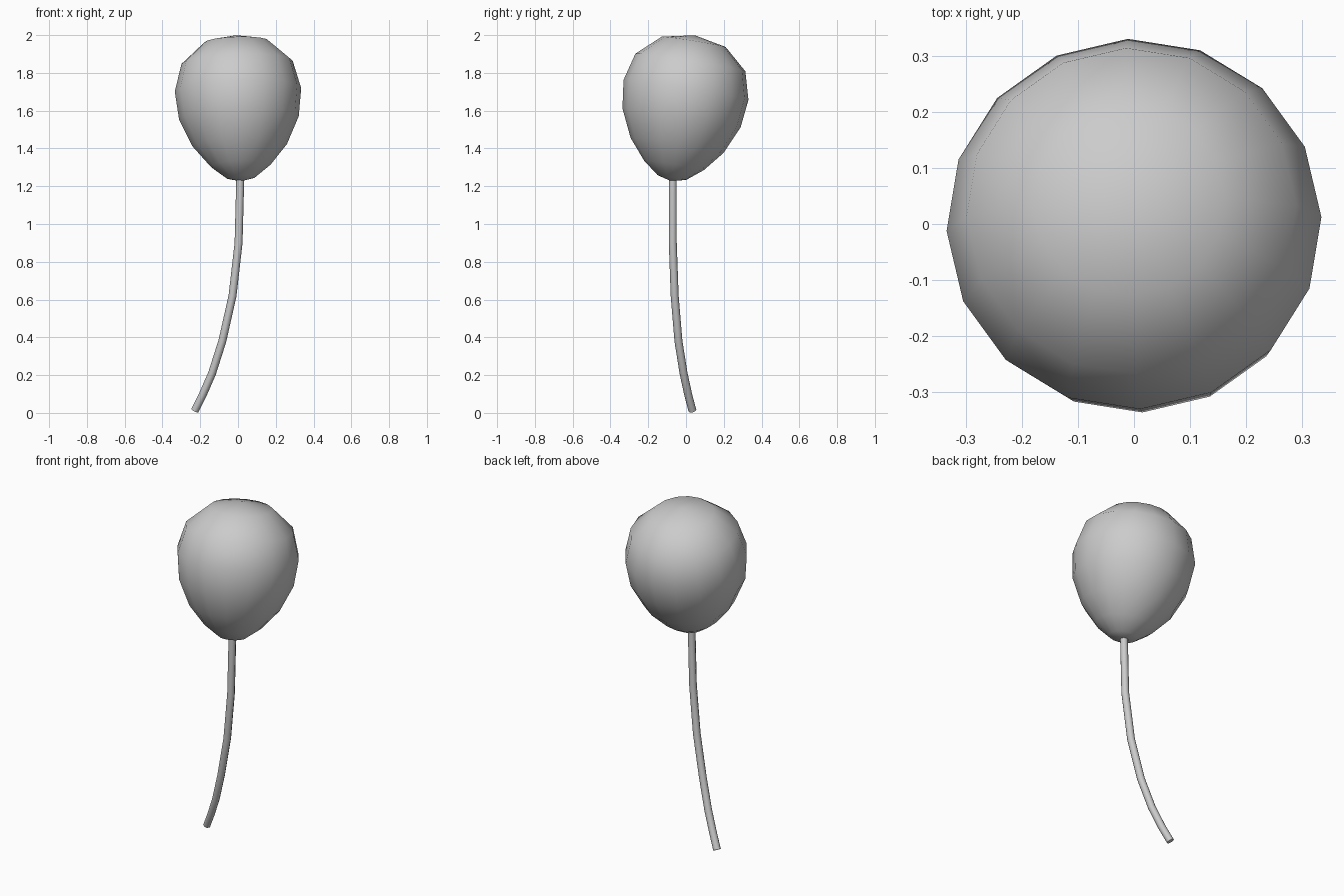
import bpy, bmesh, math
from mathutils import Vector, Matrix

if "Cube" in bpy.data.objects:
    bpy.data.objects.remove(bpy.data.objects["Cube"])

SIDES = 16


def smooth(obj):
    for p in obj.data.polygons:
        p.use_smooth = True


# balloon: teardrop profile (radius, height along axis), lathed and leaned back
profile = [(0.077, -0.470), (0.160, -0.405), (0.250, -0.297), (0.317, -0.150),
           (0.335, 0.0), (0.295, 0.147), (0.171, 0.258)]
bm = bmesh.new()
rings = []
for r, h in profile:
    rings.append([bm.verts.new((r * math.cos(2 * math.pi * i / SIDES),
                                r * math.sin(2 * math.pi * i / SIDES), h))
                  for i in range(SIDES)])
bottom = bm.verts.new((0, 0, -0.490))
top = bm.verts.new((0, 0, 0.293))
for i in range(SIDES):
    j = (i + 1) % SIDES
    bm.faces.new((bottom, rings[0][j], rings[0][i]))
    bm.faces.new((top, rings[-1][i], rings[-1][j]))
    for a, b in zip(rings, rings[1:]):
        bm.faces.new((a[i], a[j], b[j], b[i]))
lean = Vector((0, 0, 1)).rotation_difference(Vector((-0.032, 0.16, 1))).to_matrix().to_4x4()
bm.transform(Matrix.Translation((0, 0, 1.71)) @ lean @ Matrix.Rotation(math.radians(2), 4, 'Z'))
mesh = bpy.data.meshes.new("balloon")
bm.to_mesh(mesh)
bm.free()
balloon = bpy.data.objects.new("balloon", mesh)
bpy.context.collection.objects.link(balloon)
smooth(balloon)

# string: thin eight-sided tube curving down to the ground
path = [(0.012, -0.070, 1.24), (0.003, -0.070, 0.90), (-0.029, -0.060, 0.62),
        (-0.083, -0.040, 0.38), (-0.137, -0.013, 0.21), (-0.187, 0.012, 0.095),
        (-0.229, 0.034, 0.012)]
curve = bpy.data.curves.new("string", 'CURVE')
curve.dimensions = '3D'
curve.bevel_depth = 0.021
curve.bevel_resolution = 2
curve.use_fill_caps = True
spline = curve.splines.new('POLY')
spline.points.add(len(path) - 1)
for p, co in zip(spline.points, path):
    p.co = (*co, 1)
string = bpy.data.objects.new("string", curve)
bpy.context.collection.objects.link(string)
bpy.context.view_layer.objects.active = string
string.select_set(True)
bpy.ops.object.convert(target='MESH')
bpy.ops.object.shade_smooth_by_angle(angle=math.radians(50))
